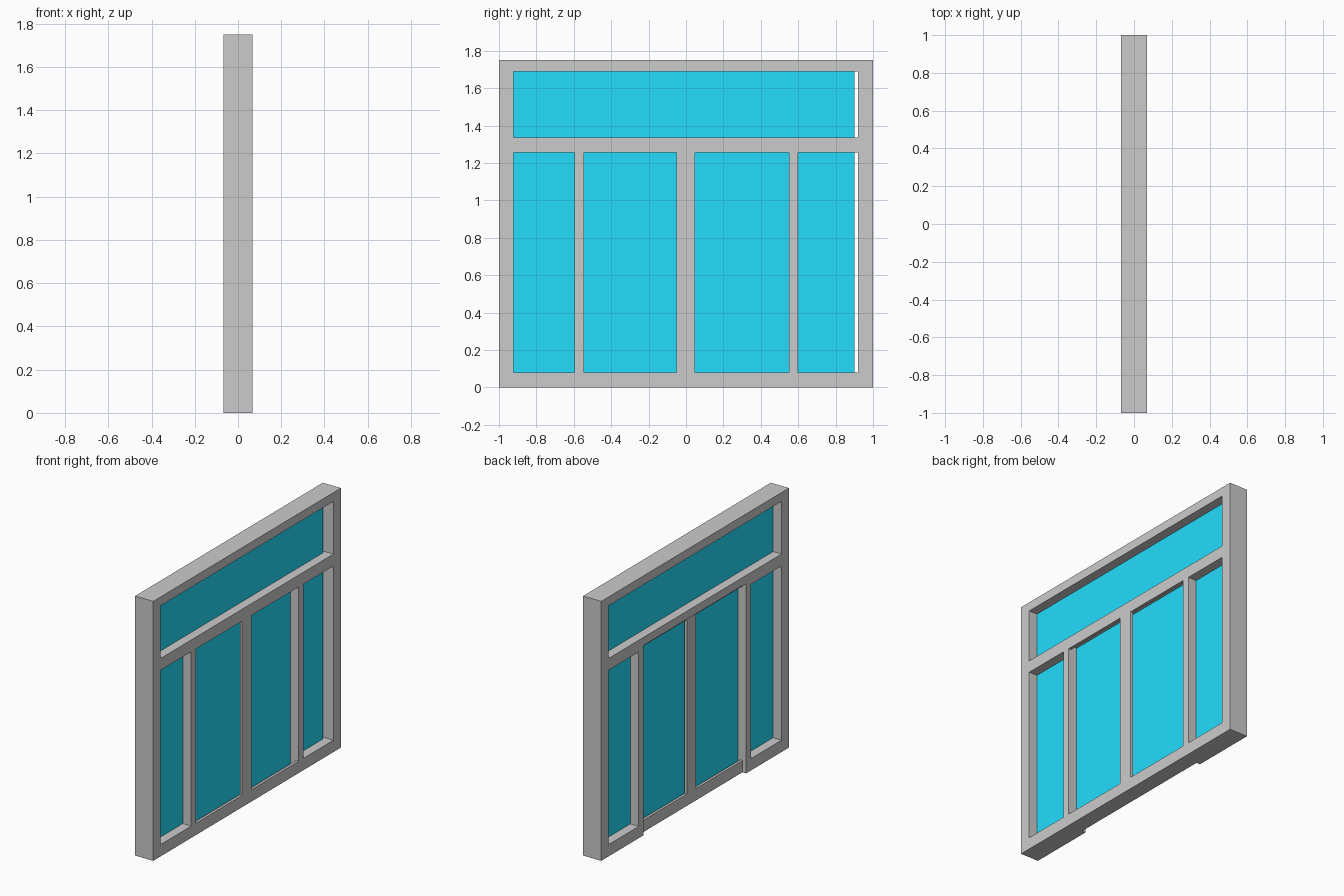
import bpy

if "Cube" in bpy.data.objects:
    bpy.data.objects.remove(bpy.data.objects["Cube"])

D = 0.0675  # half depth of the frame


def box(name, x, y, z, mat=None):
    """Box from (min, max) ranges on each axis."""
    bpy.ops.mesh.primitive_cube_add(size=1, location=[(a + b) / 2 for a, b in (x, y, z)])
    ob = bpy.context.object
    ob.name = name
    ob.scale = [b - a for a, b in (x, y, z)]
    bpy.ops.object.transform_apply(location=False, rotation=False, scale=True)
    if mat:
        ob.data.materials.append(mat)
    return ob


glass = bpy.data.materials.new("glass")
glass.diffuse_color = (0.017, 0.72, 0.97, 1)
glass.use_nodes = True
glass.node_tree.nodes["Principled BSDF"].inputs["Base Color"].default_value = glass.diffuse_color

FULL = (-D, D)
# Outer frame
box("left_jamb", FULL, (-1, -0.922), (0, 1.75))
box("right_jamb", FULL, (0.92, 1), (0, 1.75))
box("head_rail", FULL, (-0.922, 0.92), (1.69, 1.75))

# Transom and mullions
box("transom", FULL, (-0.922, 0.92), (1.28, 1.335))
box("left_mullion", FULL, (-0.595, -0.545), (0, 1.28))
box("right_mullion", FULL, (0.55, 0.6), (0, 1.28))

# Rails of the fixed side lights
for side, y in (("left", (-0.922, -0.595)), ("right", (0.6, 0.92))):
    box(side + "_bottom_rail", FULL, y, (0, 0.08))
    box(side + "_top_rail", FULL, y, (1.255, 1.28))

# Thin sash frames in the middle, one flush in front, one set back behind
MID = (-0.545, 0.55)
for side, x in (("front", (0.05, D)), ("back", (-0.04, -0.023))):
    box(side + "_sash_bottom", x, MID, (0, 0.08))
    box(side + "_sash_top", x, MID, (1.255, 1.28))
    box(side + "_sash_post", x, (-0.052, 0.048), (0.08, 1.255))

# Low sill between the sashes
box("middle_sill", (-0.023, 0.05), MID, (0, 0.045))

# Glass sheets, stopping just short of the right jamb
G = (-0.005, 0.005)
box("upper_glass", G, (-0.922, 0.9), (1.335, 1.69), glass)
box("left_side_glass", G, (-0.922, -0.595), (0.08, 1.255), glass)
box("middle_glass", G, MID, (0.045, 1.28), glass)
box("right_side_glass", G, (0.6, 0.9), (0.08, 1.255), glass)
